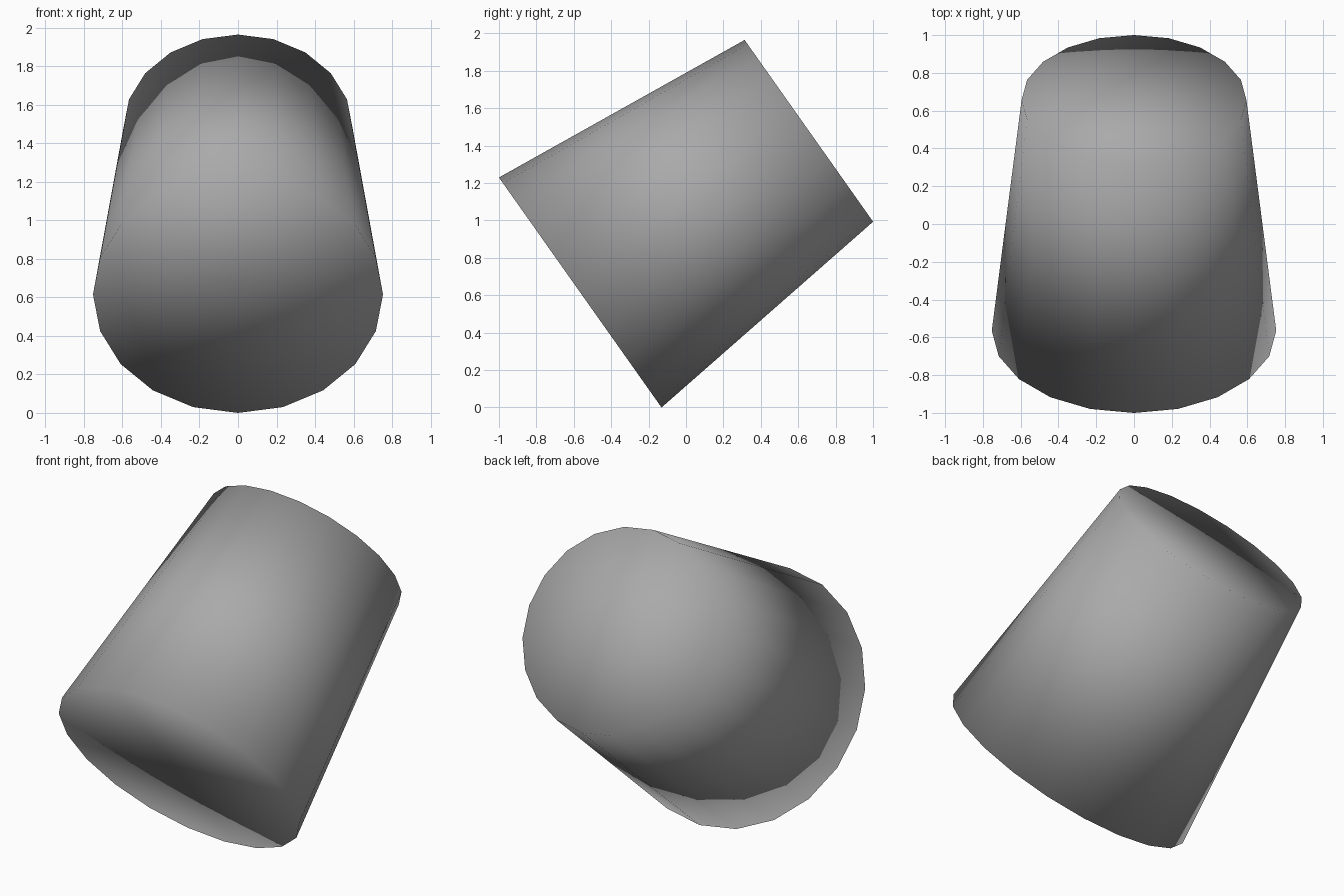
import bpy, bmesh, math
from mathutils import Matrix

if "Cube" in bpy.data.objects:
    bpy.data.objects.remove(bpy.data.objects["Cube"])

SIDES = 20
R_BIG, R_SMALL, LENGTH = 0.753, 0.595, 1.497
TILT = math.radians(35.26)          # axis rises towards the back
BIG_CENTRE = (0, -0.5655, 0.6148)

grey = bpy.data.materials.new("plain grey")
grey.diffuse_color = (0.40, 0.40, 0.40, 1)
grey.use_nodes = True
grey.node_tree.nodes["Principled BSDF"].inputs["Base Color"].default_value = grey.diffuse_color

# tapered drum with fan-shaped end caps, lying tilted
bm = bmesh.new()
bmesh.ops.create_cone(bm, cap_ends=True, cap_tris=True, segments=SIDES,
                      radius1=R_BIG, radius2=R_SMALL, depth=LENGTH)
bmesh.ops.translate(bm, verts=bm.verts, vec=(0, 0, LENGTH / 2))
bm.transform(Matrix.Translation(BIG_CENTRE) @ Matrix.Rotation(TILT - math.pi / 2, 4, 'X'))
bmesh.ops.recalc_face_normals(bm, faces=bm.faces)
for f in bm.faces:
    f.smooth = True                 # soft shading runs over the rims too

mesh = bpy.data.meshes.new("tapered_drum")
bm.to_mesh(mesh)
bm.free()
mesh.materials.append(grey)
drum = bpy.data.objects.new("tapered_drum", mesh)
bpy.context.collection.objects.link(drum)
